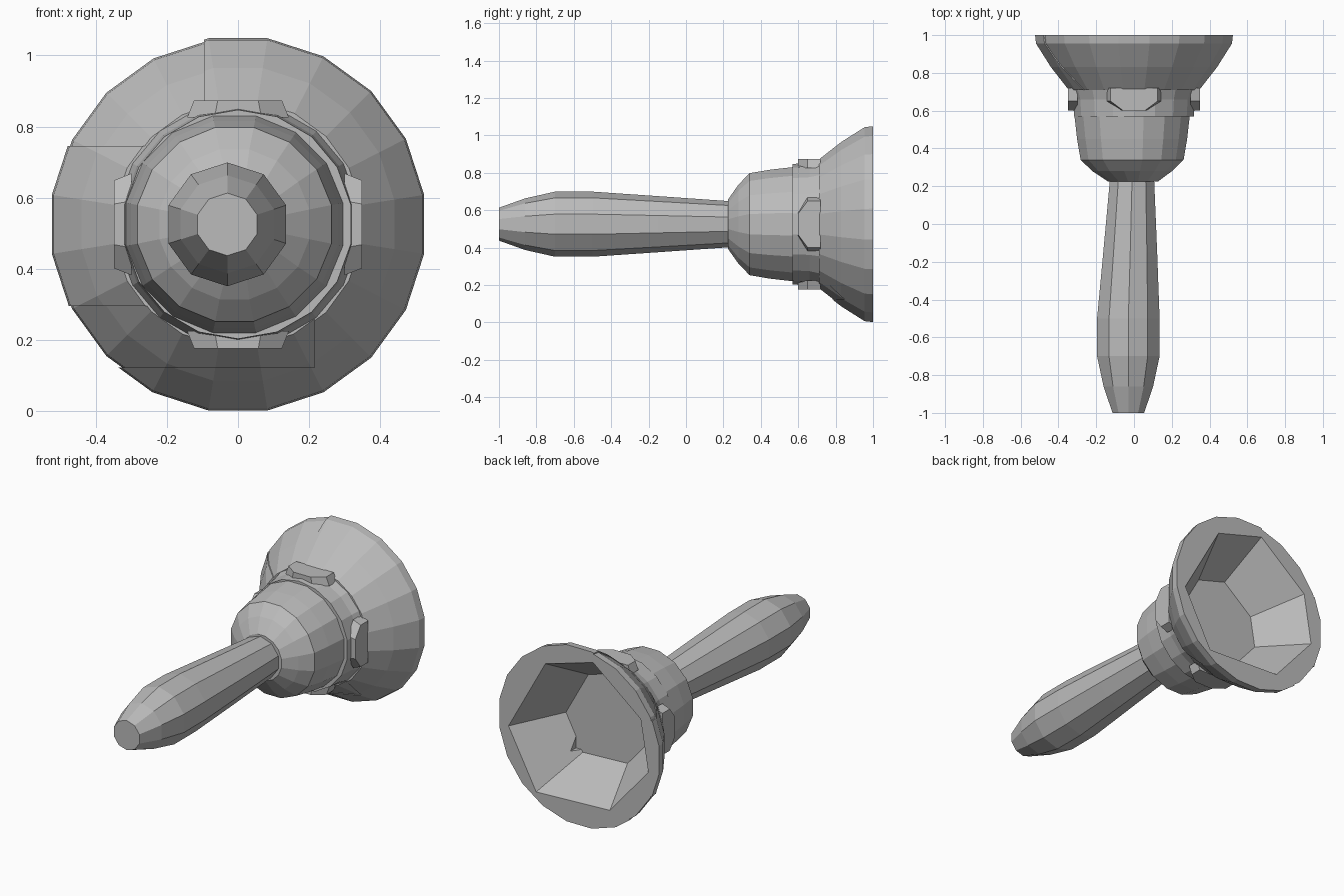
import bpy, bmesh
from math import sin, cos, pi
from mathutils import Matrix, Vector

if "Cube" in bpy.data.objects:
    bpy.data.objects.remove(bpy.data.objects["Cube"], do_unlink=True)

CZ = 0.525
grey = bpy.data.materials.new("plain grey")
grey.use_nodes = True
COLOUR = (0.5, 0.5, 0.5, 1)
grey.diffuse_color = COLOUR
grey.node_tree.nodes["Principled BSDF"].inputs["Base Color"].default_value = COLOUR


def finish(bm, name):
    bmesh.ops.recalc_face_normals(bm, faces=bm.faces)
    mesh = bpy.data.meshes.new(name)
    bm.to_mesh(mesh)
    bm.free()
    mesh.materials.append(grey)
    ob = bpy.data.objects.new(name, mesh)
    bpy.context.collection.objects.link(ob)
    return ob


def loft(rings):
    """Skin matching rings of points and close both ends."""
    bm = bmesh.new()
    loops = [[bm.verts.new(p) for p in ring] for ring in rings]
    n = len(loops[0])
    for a, b in zip(loops, loops[1:]):
        for i in range(n):
            j = (i + 1) % n
            bm.faces.new((a[i], a[j], b[j], b[i]))
    bm.faces.new(loops[0])
    bm.faces.new(loops[-1])
    return bm


def turned(profile, n, turn=0.5):
    """Rings along y from (y, radius, centre x)."""
    return loft([[(cx + r * cos(2 * pi * (i + turn) / n), y,
                   CZ + r * sin(2 * pi * (i + turn) / n)) for i in range(n)]
                 for y, r, cx in profile])


# Handle, dome and collar
finish(turned([(-1, 0.088, -0.03), (-0.86, 0.138, -0.03), (-0.7, 0.174, -0.03),
               (-0.5, 0.174, -0.03), (-0.15, 0.15, -0.02), (0.25, 0.122, -0.01)],
              10), "handle")
finish(turned([(0.225, 0.135, -0.005), (0.28, 0.215, -0.01), (0.34, 0.278, -0.01),
               (0.45, 0.297, -0.01), (0.58, 0.312, -0.01)], 16), "dome")
finish(turned([(0.57, 0.322, 0), (0.66, 0.328, 0), (0.72, 0.345, 0)], 18), "collar")

# Lugs around the collar
for k, name in enumerate(("left", "top", "right", "bottom")):
    spin = Matrix.Translation((0, 0, CZ)) @ Matrix.Rotation(-k * pi / 2, 4, "Y")
    outline = [(0.6, 0.06), (0.65, 0.13), (0.72, 0.13),
               (0.72, -0.13), (0.65, -0.13), (0.6, -0.06)]
    finish(loft([[spin @ Vector((x, y, z * s)) for y, z in outline]
                 for x, s in ((0.3, 1.1), (0.349, 0.95))]), name + "_lug")

# Faceted hollow of the mouth
mouth = [(0.46, -0.06), (0.22, 0.37), (-0.09, 0.46), (-0.4, 0.21),
         (-0.45, -0.09), (-0.2, -0.38), (0.28, -0.4)]
cutter = finish(loft([[(x * s, y, CZ + z * s) for x, z in mouth]
                      for y, s in ((0.7, 0.58), (0.995, 1), (1.1, 1.15))]), "mouth_cutter")
cutter.hide_render = True

# Flared skirt split into panels: scale, then (axis, limit, side kept)
panels = {
    "skirt_top": (1.0, [("x", -0.095, 1), ("x", 0.215, -1), ("z", CZ, 1)]),
    "skirt_left": (1.0, [("x", 0.215, 1), ("z", 0.122, 1)]),
    "skirt_upper_right": (0.988, [("x", -0.095, -1), ("z", 0.745, 1)]),
    "skirt_right": (1.0, [("x", -0.095, -1), ("z", 0.295, 1), ("z", 0.745, -1)]),
    "skirt_lower_right": (0.988, [("x", 0.215, -1), ("z", 0.122, 1), ("z", 0.295, -1)]),
    "skirt_bottom": (1.0, [("z", 0.122, -1)]),
}
for name, (scale, cuts) in panels.items():
    bm = turned([(0.71, 0.35 * scale, 0), (0.83, 0.445 * scale, 0),
                 (0.955, 0.525 * scale, 0), (1, 0.53 * scale, 0)], 20)
    for axis, limit, side in cuts:
        normal = Vector((1, 0, 0)) if axis == "x" else Vector((0, 0, 1))
        res = bmesh.ops.bisect_plane(bm, geom=bm.verts[:] + bm.edges[:] + bm.faces[:],
                                     plane_co=normal * limit, plane_no=normal * side,
                                     clear_inner=True)
        edges = [e for e in res["geom_cut"] if isinstance(e, bmesh.types.BMEdge)]
        bmesh.ops.holes_fill(bm, edges=edges)
    panel = finish(bm, name)
    cut = panel.modifiers.new("hollow", "BOOLEAN")
    cut.operation, cut.solver, cut.object = "DIFFERENCE", "EXACT", cutter
    bpy.context.view_layer.objects.active = panel
    bpy.ops.object.modifier_apply(modifier=cut.name)
bpy.data.objects.remove(cutter, do_unlink=True)

# Floor of the hollow
finish(turned([(0.7, 0.335, 0), (0.722, 0.335, 0)], 18), "mouth_floor")
